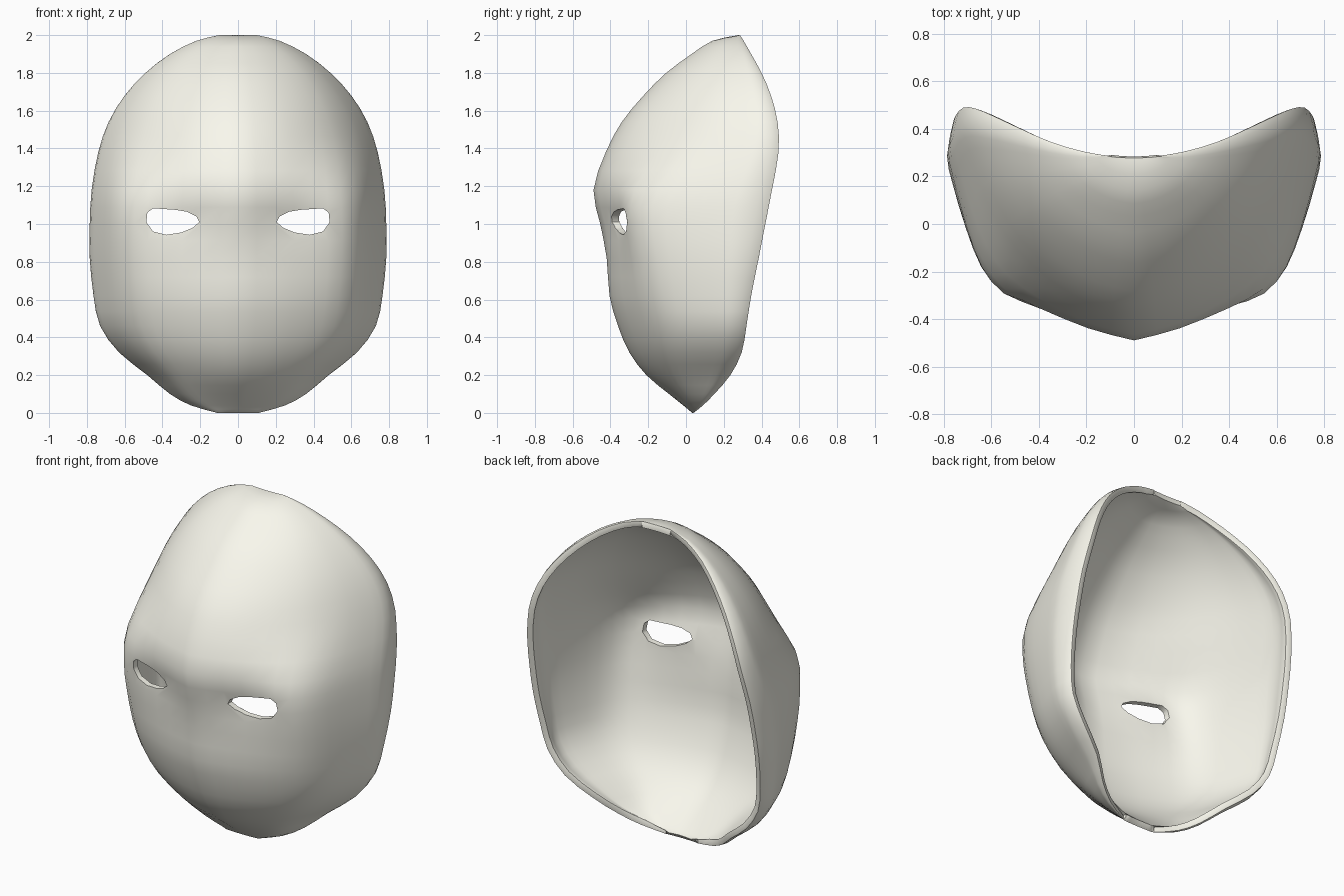
import bpy, bmesh, math
from mathutils import Vector

if "Cube" in bpy.data.objects:
    bpy.data.objects.remove(bpy.data.objects["Cube"])

# Horizontal slices of the mask: height, half width, rim y, front centre y
SLICES = [(0.0, .11, .04, .033), (.04, .25, .09, -.015), (.10, .36, .15, -.09),
          (.20, .48, .235, -.21), (.32, .63, .295, -.30), (.46, .73, .32, -.36),
          (.62, .765, .345, -.405), (.82, .785, .385, -.42), (1.0, .785, .42, -.455),
          (1.18, .775, .455, -.49), (1.38, .74, .49, -.425), (1.54, .685, .485, -.34),
          (1.68, .60, .45, -.225), (1.80, .49, .40, -.105), (1.90, .36, .345, .03),
          (1.97, .22, .305, .14), (2.0, .10, .285, .278)]
# Half cross-section: fraction of half width, depth fraction at the cheeks, at the forehead
SECTION = [(0, 0, 0), (.25, .05, .055), (.5, .12, .18), (.70, .19, .34), (.82, .315, .49),
           (.90, .5, .63), (.97, .72, .80), (1.0, .86, .91), (.97, 1.0, 1.0)]
EYE = [(.205, 1.01), (.22, 1.04), (.27, 1.065), (.33, 1.075), (.45, 1.083), (.48, 1.06),
       (.485, 1.01), (.45, .96), (.38, .943), (.30, .955), (.24, .98)]


def refine(points, n):
    """Catmull-Rom curve through the points, n steps per span."""
    p = [Vector(q) for q in points]
    p = [p[0] * 2 - p[1]] + p + [p[-1] * 2 - p[-2]]
    out = []
    for i in range(1, len(p) - 2):
        a, b, c, d = p[i - 1:i + 3]
        for k in range(n):
            t = k / n
            out.append(b + (c - a) * (t / 2) + (a * 2 - b * 5 + c * 4 - d) * (t * t / 2)
                       + (b * 3 - a - c * 3 + d) * (t ** 3 / 2))
    return out + [p[-2]]


def smoothstep(lo, hi, v):
    t = min(1, max(0, (v - lo) / (hi - lo)))
    return t * t * (3 - 2 * t)


def make_object(name, bm):
    bmesh.ops.recalc_face_normals(bm, faces=bm.faces)
    mesh = bpy.data.meshes.new(name)
    bm.to_mesh(mesh)
    bm.free()
    obj = bpy.data.objects.new(name, mesh)
    bpy.context.collection.objects.link(obj)
    return obj


# Mask skin: slices lofted bottom to top, boxy at the cheeks, rounder at forehead and chin
half = refine(SECTION, 2)
profile = [(-q.x, q.y, q.z) for q in reversed(half[1:])] + [tuple(q) for q in half]
bm = bmesh.new()
rows = []
for z, w, rim, front in refine(SLICES, 2):
    blend = smoothstep(1.0, 1.55, z) + .55 * smoothstep(.95, .4, z)
    row = []
    for u, cheek, brow in profile:
        x = u * w
        y = front + (cheek + (brow - cheek) * blend) * (rim - front)
        # shallow eye sockets
        y += .03 * math.exp(-((abs(x) - .30) / .17) ** 2 - ((z - 1.03) / .11) ** 2)
        row.append(bm.verts.new((x, y, z)))
    rows.append(row)
for lo, hi in zip(rows, rows[1:]):
    for i in range(len(lo) - 1):
        bm.faces.new((lo[i], lo[i + 1], hi[i + 1], hi[i]))
mask = make_object("face_mask", bm)
# make the skin face outward so that thickness goes inward
if sum(p.normal.y for p in mask.data.polygons) > 0:
    mask.data.flip_normals()

# Eye cutters: one prism per side
bm = bmesh.new()
for side in (-1, 1):
    face = bm.faces.new([bm.verts.new((side * x, -.6, z)) for x, z in EYE])
    ext = bmesh.ops.extrude_face_region(bm, geom=[face])
    moved = [v for v in ext["geom"] if isinstance(v, bmesh.types.BMVert)]
    bmesh.ops.translate(bm, verts=moved, vec=(0, .5, 0))
cutter = make_object("eye_cutter", bm)
cutter.hide_render = True

# Thickness, softened rim, then eye holes
solid = mask.modifiers.new("thickness", 'SOLIDIFY')
solid.thickness = .035
solid.offset = -1
soft = mask.modifiers.new("soft_rim", 'BEVEL')
soft.width = .01
soft.segments = 2
soft.limit_method = 'ANGLE'
soft.angle_limit = math.radians(55)
cut = mask.modifiers.new("eye_holes", 'BOOLEAN')
cut.operation = 'DIFFERENCE'
cut.solver = 'EXACT'
cut.object = cutter
bpy.context.view_layer.objects.active = mask
mask.select_set(True)
for name in ("thickness", "soft_rim", "eye_holes"):
    bpy.ops.object.modifier_apply(modifier=name)
bpy.data.objects.remove(cutter)
bpy.ops.object.shade_smooth_by_angle(angle=math.radians(60))

# Ivory colour
ivory = bpy.data.materials.new("ivory")
ivory.diffuse_color = (.95, .94, .85, 1)
ivory.use_nodes = True
ivory.node_tree.nodes["Principled BSDF"].inputs["Base Color"].default_value = ivory.diffuse_color
mask.data.materials.clear()
mask.data.materials.append(ivory)
